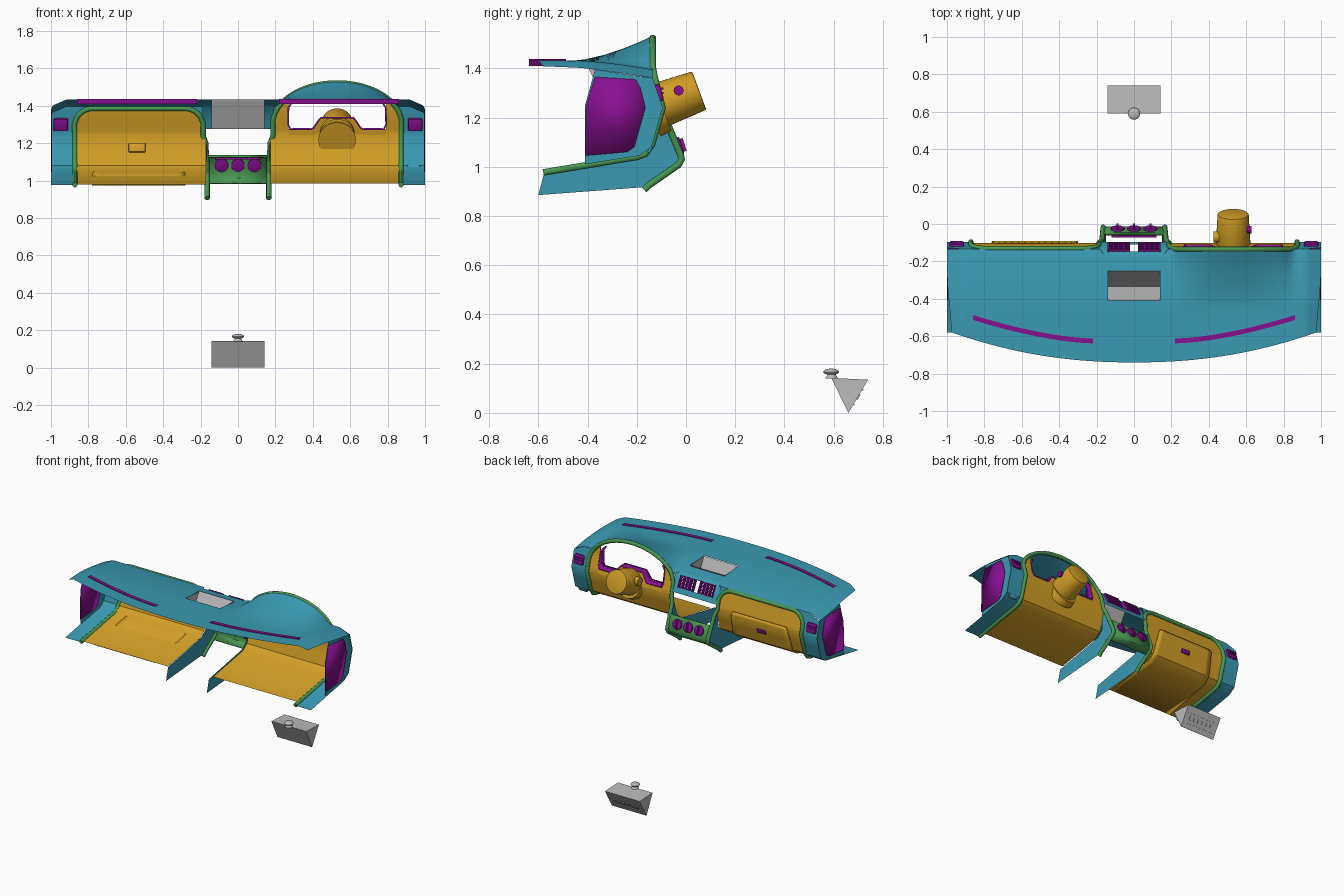
import bpy, bmesh, math
from mathutils import Vector

if "Cube" in bpy.data.objects:
    bpy.data.objects.remove(bpy.data.objects["Cube"])


def material(name, rgb):
    m = bpy.data.materials.new(name)
    m.diffuse_color = (*rgb, 1)
    m.use_nodes = True
    m.node_tree.nodes["Principled BSDF"].inputs["Base Color"].default_value = m.diffuse_color
    return m


TEAL = material("teal", (0.042, 0.32, 0.45))
ORANGE = material("orange", (0.65, 0.345, 0.019))
GREEN = material("green", (0.065, 0.31, 0.085))
PURPLE = material("purple", (0.25, 0.005, 0.29))
GREY = material("grey", (0.5, 0.5, 0.5))


def mesh(name, verts, faces, mat, thick=0):
    me = bpy.data.meshes.new(name)
    me.from_pydata([tuple(v) for v in verts], [], [list(f) for f in faces])
    me.materials.append(mat)
    ob = bpy.data.objects.new(name, me)
    bpy.context.collection.objects.link(ob)
    if thick:
        s = ob.modifiers.new("thickness", "SOLIDIFY")
        s.thickness, s.offset = thick, 0
    return ob


def grid(name, cols, mat, skip=None, thick=0):
    """Skin a list of equal-length point columns."""
    n = len(cols[0])
    verts = [Vector(p) for c in cols for p in c]
    faces = []
    for i in range(len(cols) - 1):
        for j in range(n - 1):
            f = (i * n + j, (i + 1) * n + j, (i + 1) * n + j + 1, i * n + j + 1)
            mid = sum((verts[k] for k in f), Vector((0, 0, 0))) / 4
            if not (skip and skip(mid)):
                faces.append(f)
    return mesh(name, verts, faces, mat, thick)


def solid(name, mat, make, loc, rot=(0, 0, 0), scale=(1, 1, 1), bevel=0):
    bm = bmesh.new()
    make(bm)
    bmesh.ops.scale(bm, vec=scale, verts=bm.verts)
    bm.normal_update()
    if bevel:
        sharp = [e for e in bm.edges if e.calc_face_angle(0) > 0.6]
        bmesh.ops.bevel(bm, geom=sharp, offset=bevel, segments=2, affect="EDGES", profile=0.5)
    me = bpy.data.meshes.new(name)
    bm.to_mesh(me)
    bm.free()
    me.materials.append(mat)
    ob = bpy.data.objects.new(name, me)
    ob.location, ob.rotation_euler = loc, rot
    bpy.context.collection.objects.link(ob)
    return ob


def box(name, mat, loc, size, rot=(0, 0, 0), bevel=0):
    return solid(name, mat, lambda b: bmesh.ops.create_cube(b, size=1), loc, rot, size, bevel)


def cyl(name, mat, loc, r, depth, rot=(0, 0, 0), r2=None, bevel=0):
    return solid(name, mat, lambda b: bmesh.ops.create_cone(
        b, cap_ends=True, segments=40, radius1=r, radius2=r if r2 is None else r2, depth=depth),
        loc, rot, bevel=bevel)


def tube(name, pts, r, mat):
    cu = bpy.data.curves.new(name, "CURVE")
    cu.dimensions, cu.bevel_depth, cu.bevel_resolution, cu.use_fill_caps = "3D", r, 3, True
    sp = cu.splines.new("POLY")
    sp.points.add(len(pts) - 1)
    for p, c in zip(sp.points, pts):
        p.co = (*c, 1)
    cu.materials.append(mat)
    bpy.context.collection.objects.link(bpy.data.objects.new(name, cu))


def lerp_table(table, v):
    for (a, ya), (b, yb) in zip(table, table[1:]):
        if v <= b:
            return ya + (yb - ya) * max(0, (v - a) / (b - a))
    return table[-1][1]


def span(a, b, n):
    return [a + (b - a) * i / n for i in range(n + 1)]


# Shape rules: driver-side face, frame line and top surface
def face_y(z):
    return lerp_table([(1.045, -0.19), (1.08, -0.14), (1.24, -0.095), (1.34, -0.122), (1.4, -0.135)], z)


def rim(x):
    if x > 0:
        return 1.30 + 0.222 * math.sqrt(max(0, 1 - ((x - 0.53) / 0.345) ** 2))
    u = min(max(0, min(x + 0.875, -0.185 - x)), 0.1)
    return 1.285 + math.sqrt(max(0, 0.01 - (0.1 - u) ** 2))


def top_z(x, y):
    edge = max(1.395, rim(x) + 0.01) if x > 0 else 1.395
    t = min(1, max(0, (y + 0.45) / 0.315))
    return 1.432 + (edge - 1.432) * t ** 1.5 - 0.035 * max(0, (abs(x) - 0.92) / 0.08)


def face_column(x, top, end_y, off=0.0):
    col = [(x, face_y(z) - off, z) for z in span(top, 1.24, 5) + [1.16, 1.08, 1.045]]
    end_z = 1.045 - 0.07 * (-0.19 - end_y) / 0.39
    return col + [(x, end_y, end_z + off * 0.5)]


# Top shell with bin opening
cols = []
for u in span(-1, 1, 100):
    front = -0.74 + 0.16 * abs(u) ** 2.2
    last = -0.165 if abs(u) < 0.17 else -0.135
    ys = span(front, -0.45, 5) + [-0.41, -0.33, -0.25, -0.21, -0.18, last]
    col = []
    for y in ys:
        x = u if abs(u) < 0.16 else u * (0.96 + 0.04 * min(1, (y + 0.74) / 0.45))
        col.append((x, y, top_z(x, y)))
    cols.append(col)
grid("top_shell", cols, TEAL, lambda m: abs(m.x) < 0.14 and -0.41 < m.y < -0.25)

# Brow strips between frame line and top shell
for name, a, b in (("passenger_brow", -0.88, -0.185), ("driver_brow", 0.185, 0.88)):
    grid(name, [[(x, -0.135, top_z(x, -0.135)), (x, face_y(rim(x)), rim(x))] for x in span(a, b, 60)], TEAL)

# Centre vent surround and its vents
hole = lambda m: abs(m.x) < 0.14 and 1.31 < m.z < 1.385
grid("centre_surround", [[(x, -0.165, top_z(x, -0.165)), (x, -0.148, 1.385), (x, -0.11, 1.31), (x, -0.095, 1.275)]
                         for x in (-0.19, -0.14, 0, 0.14, 0.19)], TEAL, hole)
tilt = math.atan2(0.038, 0.075)
for s in (-1, 1):
    for k in range(4):
        z = 1.314 + 0.022 * k
        box("vent_slat", PURPLE, (s * 0.082, -0.112 - 0.5 * (z - 1.31), z), (0.115, 0.03, 0.009), (tilt, 0, 0))
    for x in (0.025, 0.055, 0.082, 0.11, 0.138):
        box("vent_rib", PURPLE, (s * x, -0.13, 1.347), (0.006, 0.03, 0.085), (tilt, 0, 0))

for s in (-1, 1):
    # Dash ends with side cover and outer vent
    grid("dash_end", [face_column(s * x, top_z(s * x, -0.135), -0.58) for x in span(0.872, 1.0, 8)], TEAL)
    end = [(-0.37, 1.395), (-0.135, 1.36), (-0.095, 1.24), (-0.14, 1.08), (-0.19, 1.045), (-0.41, 1.01), (-0.41, 1.25)]
    mesh("end_wall", [(s * 0.994, y, z) for y, z in end], [range(7)], TEAL)
    cover = [(-0.37, 1.365), (-0.205, 1.355), (-0.185, 1.32), (-0.165, 1.24), (-0.21, 1.08), (-0.24, 1.06),
             (-0.41, 1.045), (-0.405, 1.25)]
    mesh("side_cover", [(s * 0.997, y, z) for y, z in cover], [range(8)], PURPLE, 0.006)
    box("outer_vent", PURPLE, (s * 0.947, -0.115, 1.3), (0.078, 0.035, 0.07), (0.27, 0, 0), 0.01)
    for k in (-1, 0, 1):
        box("outer_vent_slat", PURPLE, (s * 0.947, -0.097, 1.3 + 0.018 * k), (0.06, 0.01, 0.007))

    # Frame trim, swept from outer bottom over the panel and down the console
    path = [(s * 0.872, y, z) for y, z in ((-0.58, 0.977), (-0.2, 1.04), (-0.165, 1.052), (-0.138, 1.09), (-0.095, 1.24))]
    path += [(s * x, face_y(rim(s * x)), rim(s * x)) for x in span(0.873, 0.187, 70)]
    path += [(s * x, y, z) for x, y, z in ((0.187, -0.1, 1.24), (0.172, -0.085, 1.2), (0.165, -0.022, 1.05),
                                          (0.165, -0.017, 1.03), (0.165, -0.03, 1.008), (0.165, -0.15, 0.925),
                                          (0.165, -0.17, 0.905))]
    tube("frame_trim", path, 0.014, GREEN)

    # Console side wall
    wall = [(-0.6, 0.885), (-0.575, 0.98), (-0.19, 1.05), (-0.14, 1.09), (-0.1, 1.24), (-0.085, 1.2),
            (-0.018, 1.04), (-0.025, 1.01), (-0.16, 0.918)]
    mesh("console_wall", [(s * (0.185 if z > 1.22 else 0.166), y, z) for y, z in wall], [range(9)], TEAL)

    # Defroster vent strip on the top shell
    strip = []
    for x in span(0.22, 0.86, 24):
        y = -0.625 + 0.125 * ((x - 0.22) / 0.64) ** 1.6
        strip.append([(s * x, y + dy, z) for dy, z in ((-.013, 1.41), (-.013, 1.437), (.013, 1.437), (.013, 1.41), (-.013, 1.41))])
    grid("defroster_vent", strip, PURPLE)

# Passenger panel with raised glove box door and latch
grid("passenger_panel", [face_column(x, rim(x), -0.57, 0.006) for x in span(-0.873, -0.172, 60)], ORANGE)
door = []
for u in span(-1, 1, 12):
    rows = [(1.26, 0.215), (1.24, 0.228), (1.16, 0.236), (1.08, 0.243), (1.045, 0.246)]
    col = [(-0.53 + u * w, face_y(z) + 0.001, z - 0.002) for z, w in rows]
    door.append(col + [(-0.53 + u * 0.25, -0.56, 0.976)])
grid("glove_box_door", door, ORANGE, thick=0.008)
box("latch_recess", ORANGE, (-0.54, -0.122, 1.175), (0.09, 0.03, 0.05), (-0.28, 0, 0), 0.005)
box("latch", PURPLE, (-0.54, -0.106, 1.172), (0.07, 0.018, 0.03), (-0.28, 0, 0), 0.004)


# Driver panel with instrument opening
def sill(x):
    return 1.275 + 0.06 * min(1, max(0, (0.13 - abs(x - 0.53)) / 0.04))


xs = span(0.175, 0.269, 8) + span(0.27, 0.79, 40) + span(0.791, 0.873, 8)
grid("driver_panel", [face_column(x, sill(x) if 0.2699 < x < 0.7901 else rim(x), -0.54, 0.006) for x in xs], ORANGE)
edge = [(0.29, 1.42), (0.27, 1.39), (0.268, 1.3)] + [(x, sill(x)) for x in span(0.28, 0.78, 40)]
edge += [(0.792, 1.3), (0.79, 1.39), (0.77, 1.42)]
grid("instrument_bezel", [[(x, -0.175, z), (x, face_y(z) - 0.004, z)] for x, z in edge], PURPLE, thick=0.009)
box("fuse_lid", TEAL, (0.94, -0.146, 1.07), (0.065, 0.012, 0.03), (-0.5, 0, 0), 0.003)

# Steering column shroud with key switch
axis = Vector((0, 0.19, 0.07)).normalized()
rot = axis.to_track_quat("Z", "Y").to_euler()
cyl("column_shroud", ORANGE, (0.53, -0.04, 1.275), 0.094, 0.2, rot, 0.083, 0.006)
cyl("column_collar", ORANGE, (0.53, -0.115, 1.225), 0.1, 0.05, rot, 0.093)
cyl("key_switch", PURPLE, (0.617, -0.03, 1.31), 0.02, 0.025, (0, math.pi / 2, 0))
cyl("stalk_boss", ORANGE, (0.44, -0.07, 1.29), 0.03, 0.03, (0, math.pi / 2, 0))

# Console face with three knobs and tray lip
plate = ((-0.06, 1.125), (-0.048, 1.132), (-0.018, 1.04), (-0.025, 1.012), (-0.06, 0.985))
grid("console_face", [[(x, y, z) for y, z in plate] for x in (-0.165, 0, 0.165)], GREEN, thick=0.008)
box("tray_lip", PURPLE, (0, -0.064, 1.118), (0.24, 0.014, 0.012))
for x in (-0.088, 0, 0.088):
    cyl("control_knob", PURPLE, (x, -0.03, 1.083), 0.036, 0.026, (-math.pi / 2 + 0.3, 0, 0), bevel=0.003)
    box("knob_grip", PURPLE, (x, -0.014, 1.088), (0.01, 0.018, 0.055), (0.3, 0, 0))


# Storage bin set in the top shell, and the loose matching wedge on the floor
def wedge(name, tri, closed):
    v = [(x, y, z) for x in (-0.141, 0.141) for y, z in tri]
    f = [(0, 1, 2), (5, 4, 3), (1, 4, 5, 2), (2, 5, 3, 0)]
    return mesh(name, v, f + ([(0, 3, 4, 1)] if closed else []), GREY)


wedge("top_bin", ((-0.41, 1.427), (-0.25, 1.422), (-0.335, 1.275)), False)
wedge("floor_wedge", ((0.59, 0.142), (0.74, 0.135), (0.66, 0.0)), True)
slope = math.atan2(0.08, 0.135)
for z in (0.035, 0.095):
    box("wedge_rail", GREY, (0, 0.66 + 0.593 * z, z), (0.24, 0.008, 0.006), (-slope, 0, 0))
for k in range(6):
    box("wedge_button", GREY, (-0.09 + 0.036 * k, 0.66 + 0.593 * 0.065, 0.065), (0.018, 0.01, 0.026), (-slope, 0, 0))
cyl("wedge_knob_stem", GREY, (0, 0.592, 0.15), 0.026, 0.02, r2=0.014)
solid("wedge_knob", GREY, lambda b: bmesh.ops.create_uvsphere(b, u_segments=24, v_segments=12, radius=1),
      (0, 0.59, 0.167), scale=(0.032, 0.032, 0.013))

# Smooth shading with sharp edges kept
for ob in bpy.context.scene.objects:
    ob.select_set(ob.type == "MESH")
    if ob.type == "MESH":
        bpy.context.view_layer.objects.active = ob
bpy.ops.object.shade_smooth_by_angle(angle=math.radians(35))
